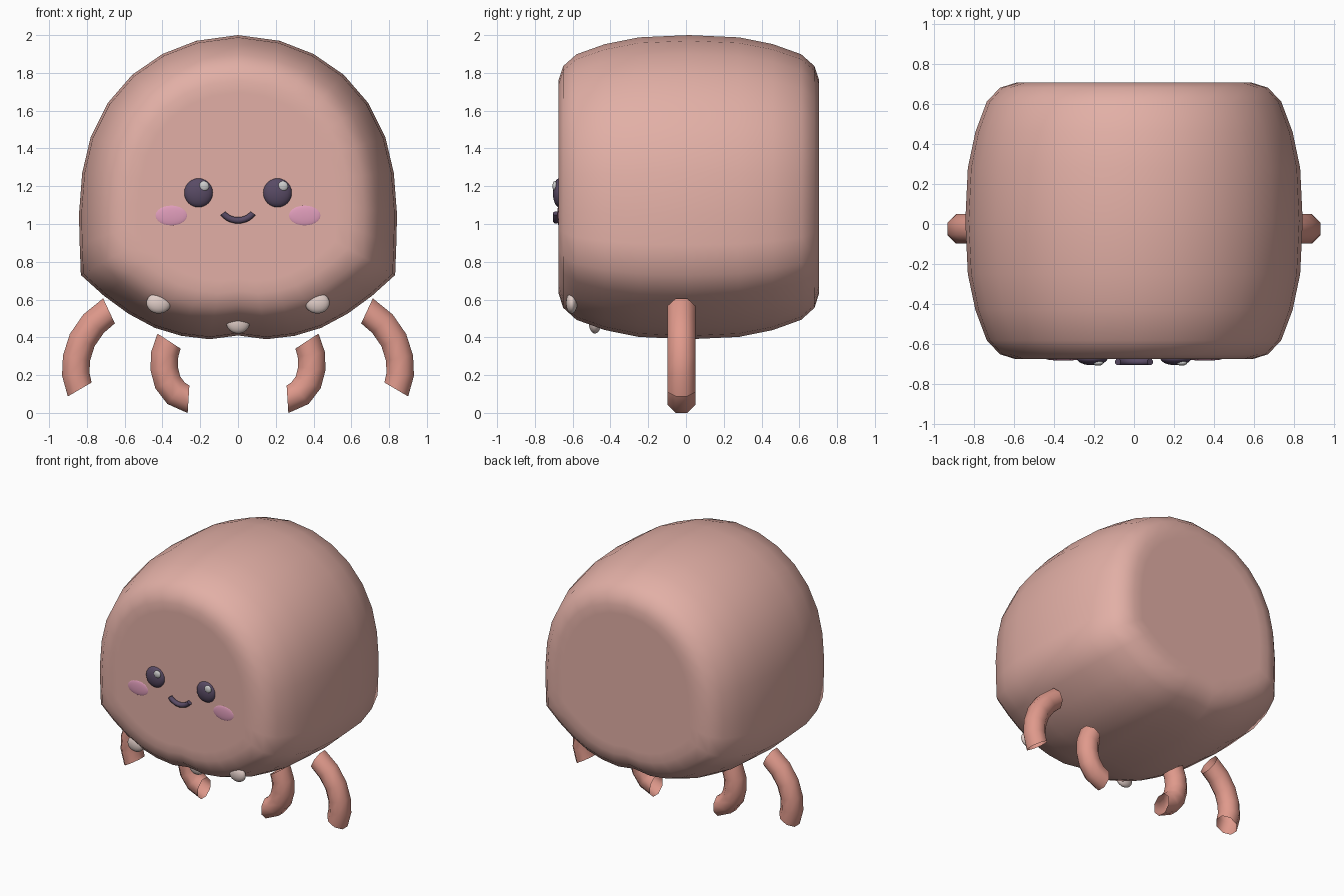
import bpy, bmesh, math
from mathutils import Vector

if "Cube" in bpy.data.objects:
    bpy.data.objects.remove(bpy.data.objects["Cube"])


def material(name, rgb):
    m = bpy.data.materials.new(name)
    m.diffuse_color = (*rgb, 1)
    m.use_nodes = True
    m.node_tree.nodes["Principled BSDF"].inputs["Base Color"].default_value = m.diffuse_color
    return m


BODY = material("body_pink", (0.76, 0.43, 0.38))
LEG = material("leg_coral", (0.74, 0.32, 0.26))
DARK = material("dark_violet", (0.10, 0.07, 0.13))
BLUSH = material("blush", (0.75, 0.34, 0.50))
PALE = material("pale", (0.76, 0.62, 0.58))
GLINT = material("glint", (0.60, 0.60, 0.60))


def finish(bm, name, mat, angle=180):
    bmesh.ops.recalc_face_normals(bm, faces=bm.faces)
    me = bpy.data.meshes.new(name)
    bm.to_mesh(me)
    bm.free()
    ob = bpy.data.objects.new(name, me)
    bpy.context.collection.objects.link(ob)
    me.materials.append(mat)
    bpy.context.view_layer.objects.active = ob
    ob.select_set(True)
    bpy.ops.object.shade_smooth_by_angle(angle=math.radians(angle))
    ob.select_set(False)
    return ob


def bridge(bm, rings):
    for a, b in zip(rings, rings[1:]):
        n = len(a)
        for i in range(n):
            bm.faces.new((a[i], a[(i + 1) % n], b[(i + 1) % n], b[i]))


def ellipsoid(name, loc, radii, mat):
    bm = bmesh.new()
    bmesh.ops.create_uvsphere(bm, u_segments=24, v_segments=12, radius=1)
    for v in bm.verts:
        v.co = Vector(c + r * k for c, r, k in zip(loc, radii, v.co))
    return finish(bm, name, mat)


def tube(name, path, y, radius, mat, sides=8, caps=False, side=1):
    """Sweep a round section along a path lying in an x-z plane."""
    pts = [Vector((side * x, y, z)) for x, z in path]
    bm = bmesh.new()
    rings = []
    for i, p in enumerate(pts):
        t = (pts[min(i + 1, len(pts) - 1)] - pts[max(i - 1, 0)]).normalized()
        if i == 0:
            t = (t * 2 - (pts[2] - pts[1]).normalized()).normalized()
        elif i == len(pts) - 1:
            t = (t * 2 - (pts[-2] - pts[-3]).normalized()).normalized()
        n = Vector((t.z, 0, -t.x))
        rings.append([])
        for k in range(sides):
            a = math.tau * (k + 0.5) / sides
            off = (n * math.cos(a) + Vector((0, 1, 0)) * math.sin(a)) * radius
            rings[-1].append(bm.verts.new(p + off))
    bridge(bm, rings)
    if caps:
        bm.faces.new(rings[0])
        bm.faces.new(rings[-1])
    return finish(bm, name, mat, 60)


# Body: front outline with a notched underside, scaled along y
half = [(0, 2.0), (0.22, 1.97), (0.40, 1.90), (0.56, 1.79), (0.69, 1.64),
        (0.78, 1.46), (0.825, 1.27), (0.842, 1.05), (0.838, 0.89), (0.832, 0.73),
        (0.71, 0.62), (0.58, 0.525), (0.44, 0.45), (0.30, 0.408), (0.15, 0.39),
        (0, 0.41)]
outline = half + [(-x, z) for x, z in half[-2:0:-1]]
sections = [(-0.675, 0.62), (-0.675, 0.70), (-0.65, 0.795), (-0.58, 0.873),
            (-0.43, 0.94), (-0.25, 0.985), (0.015, 1.0), (0.28, 0.985),
            (0.46, 0.94), (0.61, 0.873), (0.68, 0.795), (0.705, 0.70),
            (0.705, 0.62)]
bm = bmesh.new()
rings = [[bm.verts.new((x * s, y, 1.2 + (z - 1.2) * s)) for x, z in outline]
         for y, s in sections]
bridge(bm, rings)
bm.faces.new(rings[0])
bm.faces.new(rings[-1])
finish(bm, "body", BODY)

# Legs: open curved tubes, two each side
outer = [(0.683, 0.54), (0.765, 0.472), (0.825, 0.385), (0.855, 0.29),
         (0.859, 0.205), (0.838, 0.124)]
inner = [(0.365, 0.38), (0.388, 0.31), (0.391, 0.235), (0.372, 0.162),
         (0.328, 0.104), (0.262, 0.072)]
for side, tag in ((-1, "left"), (1, "right")):
    tube(f"outer_leg_{tag}", outer, -0.024, 0.079, LEG, side=side)
    tube(f"inner_leg_{tag}", inner, -0.024, 0.079, LEG, side=side)

    # Face features
    ellipsoid(f"eye_{tag}", (side * 0.209, -0.67, 1.165), (0.077, 0.035, 0.077), DARK)
    ellipsoid(f"eye_glint_{tag}", (side * 0.209 + 0.029, -0.694, 1.2),
              (0.027, 0.013, 0.027), GLINT)
    ellipsoid(f"cheek_{tag}", (side * 0.353, -0.672, 1.045), (0.088, 0.010, 0.055), BLUSH)

    # Side underside bumps
    ellipsoid(f"bump_{tag}", (side * 0.42, -0.605, 0.582), (0.065, 0.03, 0.056), PALE)

ellipsoid("bump_middle", (0, -0.482, 0.48), (0.063, 0.033, 0.06), PALE)

# Mouth
smile = [(0.105 * math.sin(a), 1.124 - 0.105 * math.cos(a))
         for a in (math.radians(-50 + 100 * i / 10) for i in range(11))]
tube("mouth", smile, -0.688, 0.018, DARK, caps=True)
